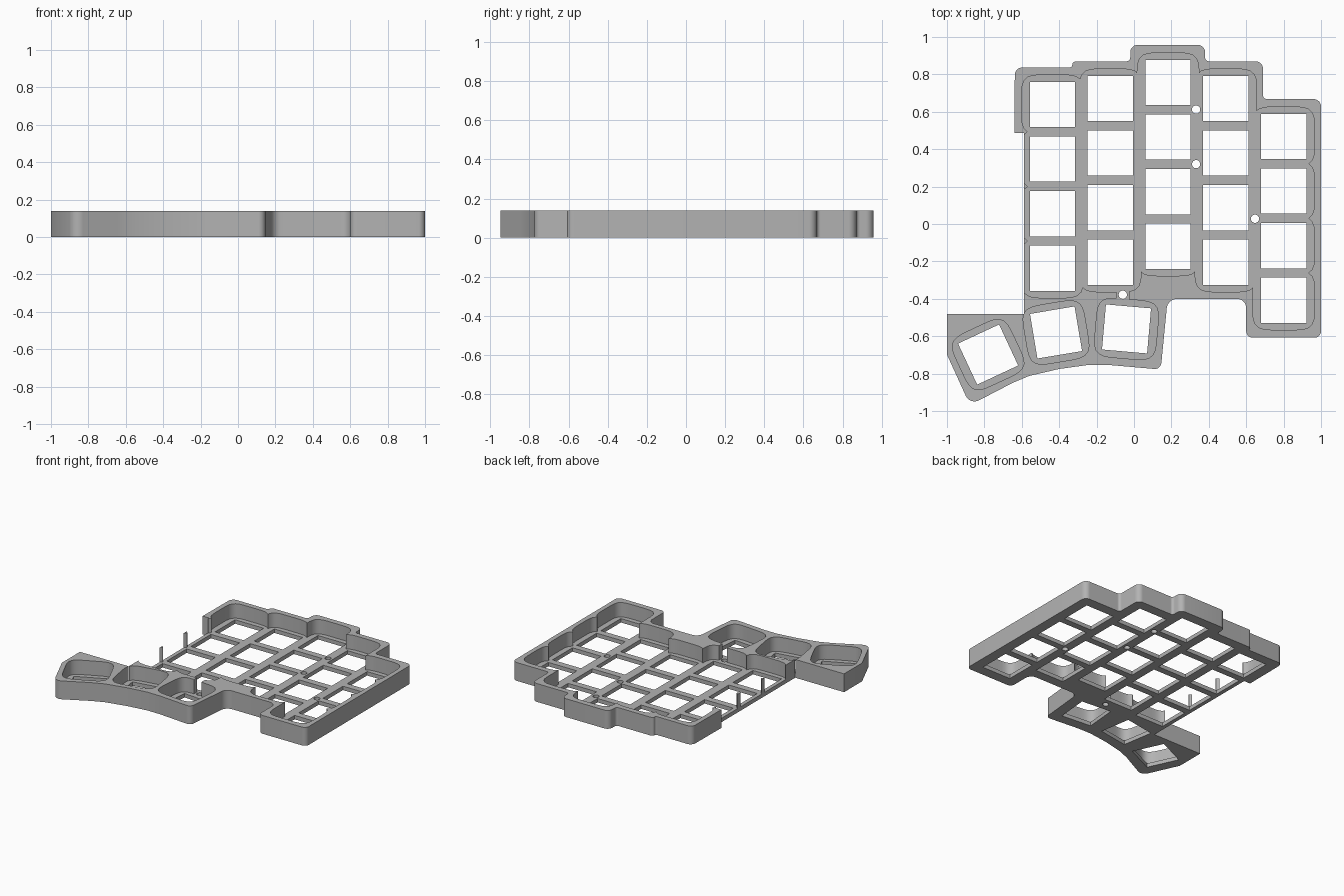
import bpy, bmesh, math
from mathutils import Vector, Matrix

cube = bpy.data.objects.get("Cube")
if cube:
    bpy.data.objects.remove(cube, do_unlink=True)

HEIGHT, FLOOR = 0.14, 0.03
PITCH_X, PITCH_Y = 0.309, 0.292
HOLE = 0.121                      # half width of a switch opening
POCKET_X, POCKET_Y = 0.165, 0.158  # half sizes of a bulging key pocket

grey = bpy.data.materials.new("light grey plastic")
grey.use_nodes = True
colour = (0.45, 0.45, 0.45, 1)
grey.diffuse_color = colour
grey.node_tree.nodes["Principled BSDF"].inputs["Base Color"].default_value = colour


def fillet(corners):
    """Turn (x, y, radius) corners into a rounded outline."""
    out = []
    for i, (x, y, r) in enumerate(corners):
        p = Vector((x, y))
        if r == 0:
            out.append(p)
            continue
        a = Vector(corners[i - 1][:2]) - p
        b = Vector(corners[(i + 1) % len(corners)][:2]) - p
        start = p + a.normalized() * min(r, a.length * 0.49)
        end = p + b.normalized() * min(r, b.length * 0.49)
        for k in range(9):
            t = k / 8
            # weighted quadratic gives a circular arc at right angles
            w = (1 - t) ** 2, 1.414 * t * (1 - t), t ** 2
            out.append((start * w[0] + p * w[1] + end * w[2]) / sum(w))
    return out


def prism(bm, outline, z0, z1):
    base = bm.faces.new([bm.verts.new((p[0], p[1], z0)) for p in outline])
    base.normal_update()
    if base.normal.z > 0:
        base.normal_flip()
    top = [bm.verts.new((v.co.x, v.co.y, z1)) for v in base.verts]
    low = list(base.verts)
    n = len(low)
    for i in range(n):
        j = (i + 1) % n
        bm.faces.new((low[j], low[i], top[i], top[j]))
    bm.faces.new(top[::-1])


def rect(x0, x1, y0, y1):
    return [(x0, y0), (x1, y0), (x1, y1), (x0, y1)]


def bulged(steps=48, power=5):
    """Superellipse outline of one key pocket."""
    pts = []
    for i in range(steps):
        a = math.tau * (i + 0.5) / steps
        c, s = math.cos(a), math.sin(a)
        k = (abs(c) ** power + abs(s) ** power) ** (-1 / power)
        pts.append((POCKET_X * k * c, POCKET_Y * k * s))
    return pts


def placed(outline, x, y, angle=0):
    rot = Matrix.Rotation(math.radians(angle), 2)
    return [rot @ Vector(p) + Vector((x, y)) for p in outline]


def make_object(name, bm):
    mesh = bpy.data.meshes.new(name)
    bm.to_mesh(mesh)
    bm.free()
    obj = bpy.data.objects.new(name, mesh)
    bpy.context.collection.objects.link(obj)
    return obj


# Outer outline of the case
outline = fillet([
    (-0.64, 0.487, 0), (-0.637, 0.837, 0.04), (-0.33, 0.837, 0.015),
    (-0.33, 0.87, 0.025), (-0.02, 0.87, 0.02), (-0.02, 0.958, 0.04),
    (0.38, 0.958, 0.04), (0.38, 0.87, 0.02), (0.69, 0.87, 0.04),
    (0.69, 0.668, 0.02), (1, 0.668, 0.04), (1, -0.608, 0.035),
    (0.6, -0.608, 0.035), (0.6, -0.4, 0.05), (0.18, -0.4, 0.05),
    (0.143, -0.778, 0.035), (-0.13, -0.754, 0), (-0.24, -0.753, 0),
    (-0.4, -0.775, 0), (-0.56, -0.812, 0), (-0.65, -0.85, 0),
    (-0.877, -0.968, 0.055), (-1, -0.698, 0), (-1, -0.48, 0),
    (-0.587, -0.48, 0), (-0.587, 0.487, 0)])
bm = bmesh.new()
prism(bm, outline, 0, HEIGHT)
case = make_object("keyboard_case", bm)
case.data.materials.append(grey)

# Key layout: four rows in five staggered columns, three turned thumb keys
tops = [0.639, 0.671, 0.757, 0.671, 0.468]
columns = [(-0.436 + PITCH_X * i, y) for i, y in enumerate(tops)]
keys = [(x, y - PITCH_Y * r, 0) for x, y in columns for r in range(4)]
keys += [(-0.04, -0.561, -5), (-0.417, -0.58, 9.5), (-0.78, -0.698, 25)]

pockets, holes = bmesh.new(), bmesh.new()
square = rect(-HOLE, HOLE, -HOLE, HOLE)
for x, y, angle in keys:
    prism(pockets, placed(bulged(), x, y, angle), FLOOR, 0.3)
    prism(holes, placed(square, x, y, angle), -0.1, 0.2)

# Clear the space between keys within and between columns
for x, y in columns:
    prism(pockets, rect(x - 0.134, x + 0.134, y - 3 * PITCH_Y, y), FLOOR, 0.3)
for (xa, ya), (xb, yb) in zip(columns, columns[1:]):
    low = max(ya, yb) - 3 * PITCH_Y - 0.135
    high = min(ya, yb) + 0.135
    prism(pockets, rect(xa + 0.07, xb - 0.07, low, high), FLOOR, 0.3)
# Clearance for the screw by the thumb keys
prism(pockets, rect(-0.093, -0.027, -0.405, -0.29), FLOOR, 0.3)

# Screw holes
for x, y in [(0.332, 0.612), (0.332, 0.32), (0.647, 0.028), (-0.06, -0.378)]:
    ring = [(x + 0.022 * math.cos(math.tau * i / 24),
             y + 0.022 * math.sin(math.tau * i / 24)) for i in range(24)]
    prism(holes, ring, -0.1, 0.2)

cutters = [make_object("pocket_cutter", pockets), make_object("hole_cutter", holes)]
for cutter in cutters:
    cutter.hide_render = True
    mod = case.modifiers.new(cutter.name, 'BOOLEAN')
    mod.operation = 'DIFFERENCE'
    mod.solver = 'EXACT'
    mod.use_self = True
    mod.object = cutter

# Apply the cuts and remove the cutters
depsgraph = bpy.context.evaluated_depsgraph_get()
result = bpy.data.meshes.new_from_object(case.evaluated_get(depsgraph))
case.modifiers.clear()
case.data = result
result.materials.clear()
result.materials.append(grey)
for cutter in cutters:
    bpy.data.objects.remove(cutter, do_unlink=True)

for obj in bpy.context.selected_objects:
    obj.select_set(False)
case.select_set(True)
bpy.context.view_layer.objects.active = case
bpy.ops.object.shade_smooth_by_angle(angle=math.radians(30))
